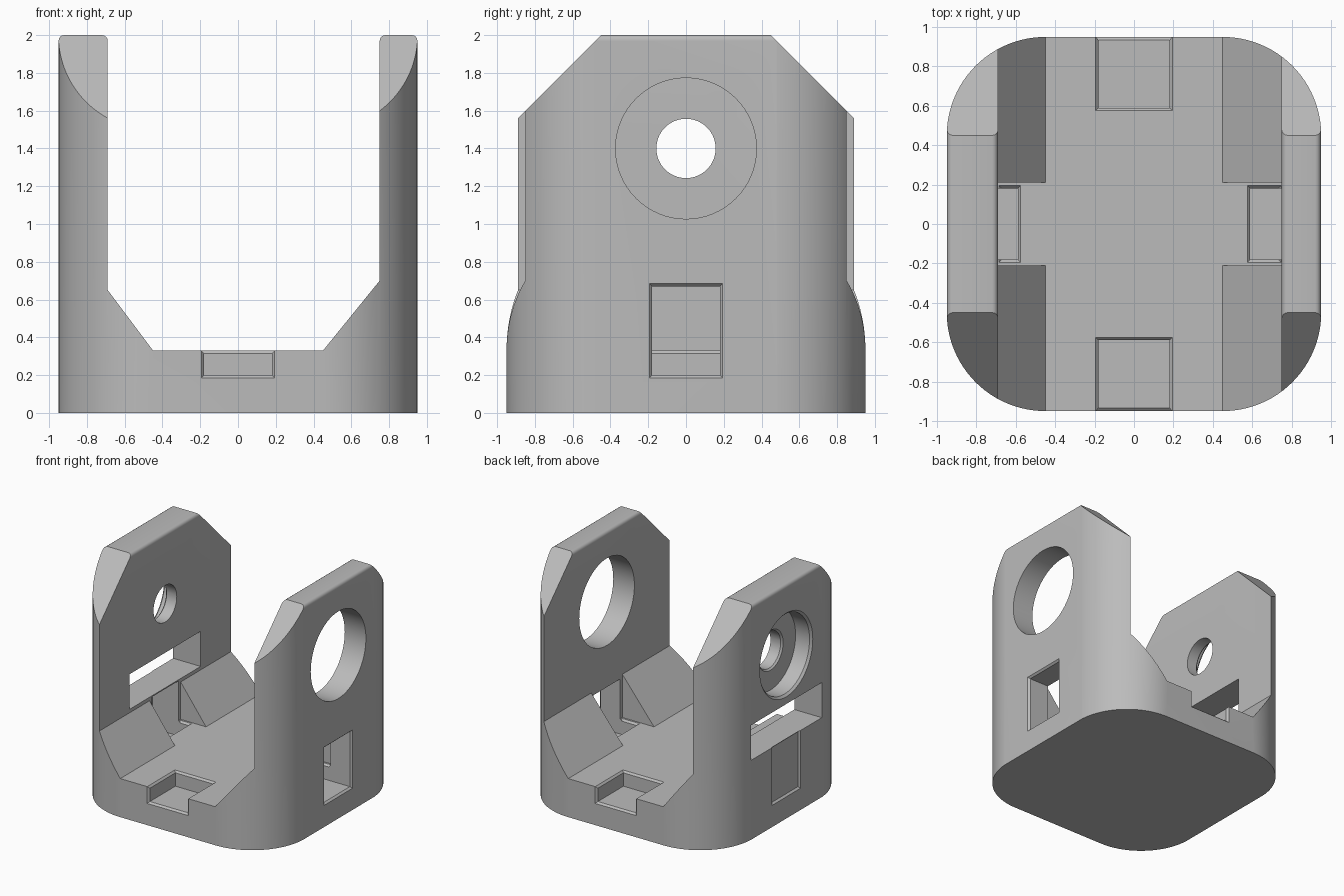
import bpy, bmesh, math
from mathutils import Vector, Matrix

if "Cube" in bpy.data.objects:
    bpy.data.objects.remove(bpy.data.objects["Cube"])

HALF, RADIUS, FLOOR, FLARE = 0.95, 0.5, 0.33, 0.018

grey = bpy.data.materials.new("mid_grey")
grey.use_nodes = True
grey.diffuse_color = (0.5, 0.5, 0.5, 1)
grey.node_tree.nodes["Principled BSDF"].inputs["Base Color"].default_value = grey.diffuse_color


def finish(name, bm):
    bmesh.ops.recalc_face_normals(bm, faces=bm.faces)
    mesh = bpy.data.meshes.new(name)
    bm.to_mesh(mesh)
    bm.free()
    mesh.materials.append(grey)
    ob = bpy.data.objects.new(name, mesh)
    bpy.context.collection.objects.link(ob)
    return ob


def prism(name, pts, axis, lo, hi, round_edges=0):
    """Extrude a 2D outline along x, y or z, optionally rounding its upper rims."""
    place = {"x": lambda a, b: (lo, a, b), "y": lambda a, b: (a, lo, b),
             "z": lambda a, b: (a, b, lo)}[axis]
    step = Vector([(hi - lo) * (axis == c) for c in "xyz"])
    bm = bmesh.new()
    face = bm.faces.new([bm.verts.new(place(*p)) for p in pts])
    ext = bmesh.ops.extrude_face_region(bm, geom=[face], use_keep_orig=True)
    bmesh.ops.translate(bm, vec=step, verts=[g for g in ext["geom"] if isinstance(g, bmesh.types.BMVert)])
    bmesh.ops.recalc_face_normals(bm, faces=bm.faces)
    if round_edges:
        rims = [e for e in bm.edges if min(v.co.z for v in e.verts) > 1.3
                and abs(e.verts[0].co.x - e.verts[1].co.x) < 0.001]
        bmesh.ops.bevel(bm, geom=rims, offset=round_edges, segments=4, profile=0.5, affect="EDGES")
    return finish(name, bm)


def block(x, y, z, flare=0, axis=0):
    """Box cutter whose far end along the axis widens by flare."""
    bm = bmesh.new()
    bmesh.ops.create_cube(bm, size=1)
    spans = (x, y, z)
    for v in bm.verts:
        far = v.co[axis] > 0
        signs = [1 if c > 0 else -1 for c in v.co]
        for i in range(3):
            v.co[i] = spans[i][signs[i] > 0]
            if far and i != axis:
                v.co[i] += flare * signs[i]
    return finish("cutter", bm)


def drill(pos, direction, depth, r1, r2=None):
    """Round cutter starting at pos and running along direction."""
    bm = bmesh.new()
    bmesh.ops.create_cone(bm, cap_ends=True, segments=64, radius1=r1, radius2=r2 or r1, depth=depth)
    d = Vector(direction)
    turn = d.to_track_quat("Z", "Y").to_matrix().to_4x4()
    bm.transform(Matrix.Translation(Vector(pos) + d * depth / 2) @ turn)
    return finish("cutter", bm)


def combine(ob, other, operation="DIFFERENCE"):
    mod = ob.modifiers.new("boolean", "BOOLEAN")
    mod.operation, mod.solver, mod.object = operation, "EXACT", other
    bpy.context.view_layer.update()
    graph = bpy.context.evaluated_depsgraph_get()
    mesh = bpy.data.meshes.new_from_object(ob.evaluated_get(graph))
    ob.modifiers.clear()
    ob.data = mesh
    bpy.data.objects.remove(other)


# Base with sloped gussets, running into both walls
body = prism("bracket_body", [(-0.9, -0.1), (0.9, -0.1), (0.9, 0.7), (0.75, 0.7), (0.45, FLOOR),
                              (-0.45, FLOOR), (-0.69, 0.65), (-0.9, 0.65)], "y", -1.1, 1.1)

# Slots through the gussets
for x in ((-0.69, -0.4), (0.4, 0.75)):
    combine(body, block(x, (-0.21, 0.21), (FLOOR, 0.9)))

# Upright walls with sloped shoulders
wall = [(-1.2, -0.2), (1.2, -0.2), (1.2, 1.25), (0.45, 2), (-0.45, 2), (-1.2, 1.25)]
for lo, hi in ((-HALF, -0.69), (0.75, HALF)):
    combine(body, prism("wall", wall, "x", lo, hi, 0.03), "UNION")

# Rounded square footprint
outline = []
for k in range(4):
    cx, cy = [(1, 1), (-1, 1), (-1, -1), (1, -1)][k]
    for i in range(25):
        a = math.pi / 2 * (k + i / 24)
        outline.append((cx * (HALF - RADIUS + 0.001) + RADIUS * math.cos(a),
                        cy * (HALF - RADIUS) + RADIUS * math.sin(a)))
combine(body, prism("footprint", outline, "z", 0, 2.2), "INTERSECT")

# Screw pockets on four sides, each with flared rims and a drilled hole
for k, (inner, top) in enumerate(((0.75, 0.67), (1.1, 0.8), (0.69, 0.67), (1.1, 0.8))):
    spin = Matrix.Rotation(k * math.pi / 2, 4, "Z")
    side = (-0.18, 0.18)
    cutters = [block((0.59, 1.1), side, (0.2, top)),
               block((HALF - 0.016, HALF + 0.004), side, (0.2, top), FLARE, 0),
               block((0.59, inner - FLARE), side, (FLOOR - 0.016, FLOOR + 0.004), FLARE, 2),
               drill((0.775, 0, -0.1), (0, 0, 1), 0.5, 0.1),
               drill((0.775, 0, 0.188), (0, 0, 1), 0.014, 0.1, 0.113)]
    for cutter in cutters:
        cutter.data.transform(spin)
        combine(body, cutter)

# Wide window in the thicker wall
combine(body, block((-1.1, -0.6), (-0.48, 0.48), (0.68, 0.98)))

# Large bore in one wall, stepped bore in the other
combine(body, drill((0.6, 0, 1.4), (1, 0, 0), 0.5, 0.373))
combine(body, drill((-0.6, 0, 1.4), (-1, 0, 0), 0.5, 0.157))
combine(body, drill((-0.8, 0, 1.4), (-1, 0, 0), 0.3, 0.34))
combine(body, drill((-0.932, 0, 1.4), (-1, 0, 0), 0.022, 0.34, 0.362))
combine(body, drill((-0.786, 0, 1.4), (-1, 0, 0), 0.016, 0.157, 0.173))

# Smooth curves, crisp corners
bpy.ops.object.select_all(action="DESELECT")
body.select_set(True)
bpy.context.view_layer.objects.active = body
bpy.ops.object.shade_smooth_by_angle(angle=math.radians(25))
